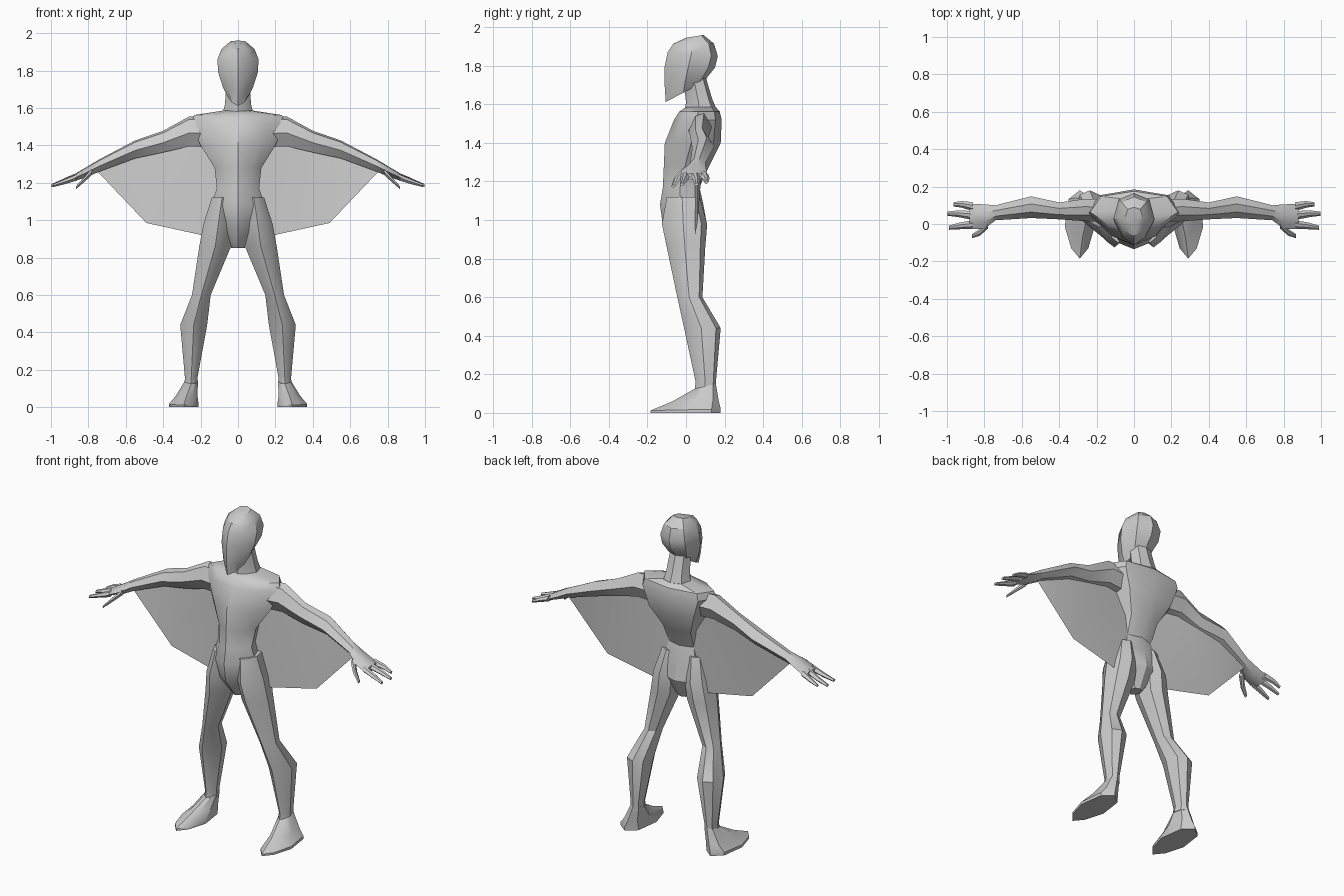
import bpy, bmesh, math
from mathutils import Vector

skin = bpy.data.materials.new("plain_grey")
skin.diffuse_color = (0.6, 0.6, 0.6, 1)

# Half cross-section, front to back: (fraction of half width, fraction of depth)
SECTION = [(0, 0), (.57, .15), (1, .47), (.75, .87), (0, 1)]


def finish(name, bm, angle=32):
    bmesh.ops.recalc_face_normals(bm, faces=bm.faces[:])
    me = bpy.data.meshes.new(name)
    bm.to_mesh(me)
    bm.free()
    ob = bpy.data.objects.new(name, me)
    bpy.context.collection.objects.link(ob)
    me.materials.append(skin)
    bpy.ops.object.select_all(action='DESELECT')
    bpy.context.view_layer.objects.active = ob
    ob.select_set(True)
    bpy.ops.object.shade_smooth_by_angle(angle=math.radians(angle))
    return ob


def loft(name, rings, side=1, angle=32):
    """Skin a list of point rings and cap both ends; side=-1 mirrors in x."""
    bm = bmesh.new()
    loops = [[bm.verts.new((p[0] * side, p[1], p[2])) for p in r] for r in rings]
    n = len(loops[0])
    for a, b in zip(loops, loops[1:]):
        for i in range(n):
            j = (i + 1) % n
            bm.faces.new((a[i], a[j], b[j], b[i]))
    bm.faces.new(loops[0])
    bm.faces.new(loops[-1])
    return finish(name, bm, angle)


def body_ring(cx, w, yf, yb, zf, zb=None):
    """Ring around the z axis, tilted from front height zf to back height zb."""
    zb = zf if zb is None else zb
    full = SECTION + [(-u, v) for u, v in SECTION[-2:0:-1]]
    return [(cx + u * w, yf + v * (yb - yf), zf + v * (zb - zf)) for u, v in full]


def limb_ring(x, y, z, hy, hz):
    """Six-sided ring around the x axis."""
    return [(x, y + a * hy, z + b * hz) for a, b in
            ((-1, -.1), (-.45, .8), (.3, 1), (1, .1), (.45, -.8), (-.3, -1))]


# Head with ridged face
loft("head", [body_ring(0, *r) for r in (
    (.055, -.105, .09, 1.612, 1.715),
    (.080, -.110, .11, 1.68, 1.74),
    (.106, -.112, .15, 1.79, 1.79),
    (.110, -.095, .165, 1.87, 1.85),
    (.088, -.065, .145, 1.915, 1.915),
    (.045, .0, .09, 1.945, 1.96))])

# Neck
loft("neck", [body_ring(0, *r) for r in (
    (.085, -.01, .16, 1.55, 1.57),
    (.070, .0, .135, 1.61, 1.63),
    (.062, -.01, .10, 1.70, 1.75))])

# Torso from collar to crotch
loft("torso", [body_ring(0, *r) for r in (
    (.085, .0, .155, 1.585),
    (.235, -.035, .175, 1.562),
    (.25, -.062, .185, 1.52),
    (.20, -.110, .18, 1.40),
    (.125, -.115, .12, 1.28),
    (.113, -.120, .07, 1.17),
    (.145, -.135, .09, 1.08),
    (.12, -.120, .11, .97),
    (.035, -.03, .05, .85))])

LEG = ((.085, .055, -.10, .07, 1.12), (.105, .08, -.125, .11, .98),
       (.122, .085, -.10, .10, .86), (.196, .050, -.045, .085, .60),
       (.237, .072, -.01, .18, .44), (.25, .034, .05, .155, .16),
       (.25, .036, .045, .155, .12))
FOOT = ((.25, .036, .045, .155, .125, .15), (.275, .058, -.07, .17, .06, .06),
        (.29, .08, -.185, .18, .012, .02), (.29, .08, -.185, .18, 0))
ARM = ((.15, .07, 1.47, .06, .08), (.26, .075, 1.475, .06, .08),
       (.40, .07, 1.42, .045, .058), (.55, .09, 1.378, .058, .048),
       (.74, .06, 1.293, .04, .033), (.80, .04, 1.262, .065, .028),
       (.88, .04, 1.225, .068, .018))
# Finger start (y, z), middle and tip points
FINGERS = (((.86, .092, 1.235), (.92, .105, 1.215), (.965, .105, 1.195)),
           ((.86, .045, 1.235), (.94, .055, 1.205), (.998, .055, 1.185)),
           ((.86, -.003, 1.23), (.93, -.01, 1.205), (.99, -.02, 1.185)),
           ((.78, .0, 1.26), (.825, -.045, 1.215), (.865, -.065, 1.175)))
# Wing outline: arm line, outer tips and lower edge
WING = ((0, .05, 1.50), (.26, .075, 1.48), (.55, .09, 1.37), (.77, .06, 1.28),
        (.49, .06, .985), (.17, .045, .915), (0, .04, .86))

for side, tag in ((1, "left"), (-1, "right")):
    loft(tag + "_leg", [body_ring(*r) for r in LEG], side)
    loft(tag + "_foot", [body_ring(*r) for r in FOOT], side)
    loft(tag + "_arm", [limb_ring(*r) for r in ARM], side)
    for k, pts in enumerate(FINGERS):
        loft(f"{tag}_finger_{k + 1}",
             [limb_ring(*p, h, h * .75) for p, h in zip(pts, (.024, .018, .011))], side)
    # Thin wing sheet between arm and hip
    bm = bmesh.new()
    bm.faces.new([bm.verts.new((x * side, y, z)) for x, y, z in WING])
    bmesh.ops.triangulate(bm, faces=bm.faces[:])
    finish(tag + "_wing", bm)
